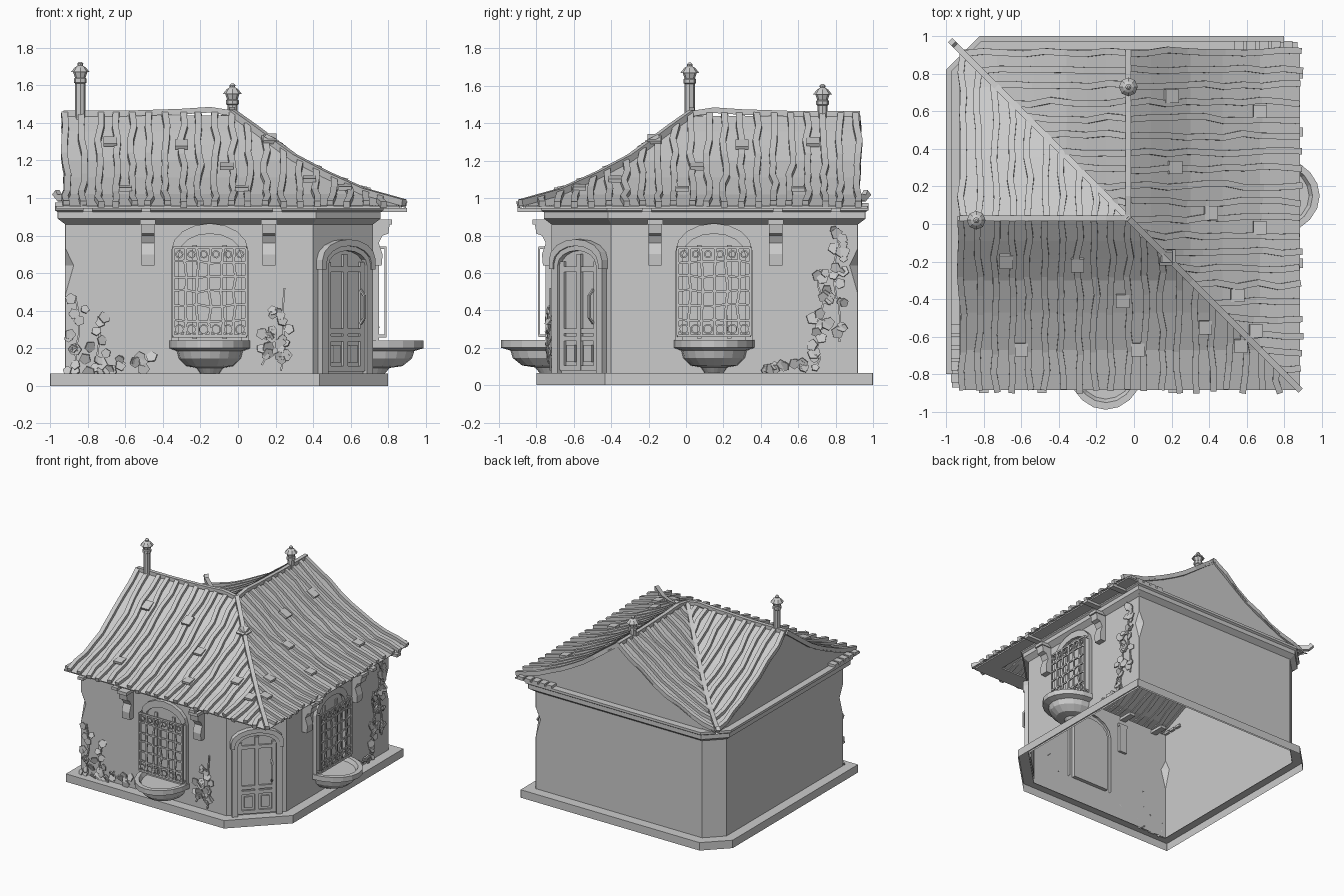
import bpy, bmesh, math, random
from mathutils import Matrix, Vector

random.seed(4)
cube = bpy.data.objects.get("Cube")
if cube:
    bpy.data.objects.remove(cube)

GREY = (0.6, 0.6, 0.6, 1)
plaster = bpy.data.materials.new("plain_grey")
plaster.use_nodes = True
plaster.diffuse_color = GREY
plaster.node_tree.nodes["Principled BSDF"].inputs["Base Color"].default_value = GREY

ONE = Matrix.Identity(4)
# The house is symmetric about its diagonal: (x, y) -> (-y, -x)
SWAP = Matrix(((0, -1, 0, 0), (-1, 0, 0, 0), (0, 0, 1, 0), (0, 0, 0, 1)))


def wall_frame(x, y, angle):
    """Local u runs along the wall, v points outward, z is up."""
    flip = Matrix.Diagonal((1, -1, 1, 1))
    return Matrix.Translation((x, y, 0)) @ Matrix.Rotation(angle, 4, 'Z') @ flip


def finish(bm, name, matrix=ONE, closed=True):
    bm.transform(matrix)
    if closed:
        bmesh.ops.recalc_face_normals(bm, faces=bm.faces[:])
    mesh = bpy.data.meshes.new(name)
    bm.to_mesh(mesh)
    bm.free()
    mesh.materials.append(plaster)
    obj = bpy.data.objects.new(name, mesh)
    bpy.context.collection.objects.link(obj)


def loft(bm, rings, caps=False, loop=True):
    rows = [[bm.verts.new(p) for p in r] for r in rings]
    n = len(rows[0])
    for r, s in zip(rows, rows[1:]):
        for i in range(n if loop else n - 1):
            j = (i + 1) % n
            bm.faces.new((r[i], r[j], s[j], s[i]))
    if caps:
        bm.faces.new(rows[0])
        bm.faces.new(rows[-1][::-1])


def prism(bm, outline, v0, v1):
    loft(bm, [[(u, v, z) for u, z in outline] for v in (v0, v1)], True)


def box(bm, u0, u1, v0, v1, z0, z1):
    prism(bm, [(u0, z0), (u1, z0), (u1, z1), (u0, z1)], v0, v1)


def sweep(bm, pts, w, h, ref=(0, 0, 1), closed=False):
    pts, ref = [Vector(p) for p in pts], Vector(ref)
    rings = []
    for i, p in enumerate(pts):
        t = pts[min(i + 1, len(pts) - 1)] - pts[max(i - 1, 0)]
        side = t.cross(ref).normalized()
        up = side.cross(t).normalized()
        rings.append([p + side * a * w / 2 + up * b * h / 2
                      for a, b in ((-1, -1), (1, -1), (1, 1), (-1, 1))])
    loft(bm, rings, True)


def arch(hw, z0, spring, top, n=8):
    arc = [(-hw * math.cos(math.pi * i / n),
            spring + (top - spring) * math.sin(math.pi * i / n)) for i in range(n + 1)]
    return [(-hw, z0)] + arc + [(hw, z0)]


def arch_ring(bm, outer, inner, v0, v1):
    loft(bm, [[(u, v, z) for u, z in line] for line, v in
              ((outer, v0), (outer, v1), (inner, v1), (inner, v0))], loop=False)


# ---- Walls, plinth and cornice share one cut-corner footprint
def ring(e, z, notch=0.002):
    k = 0.414 * e
    xy = [(-.92 - e, -.72 - e + notch), (-.92 - e + notch, -.72 - e),
          (.4 + k, -.72 - e), (.72 + e, -.4 - k),
          (.72 + e, .92 + e - notch), (.72 + e - notch, .92 + e),
          (-.79 - k, .92 + e), (-.92 - e, .79 + k)]
    return [(x, y, z) for x, y in xy]


for name, rows in (
        ("plinth", [(.08, 0), (.08, .065), (0, .065)]),
        ("walls", [(0, .05), (0, .49), (0, .64, .045), (0, .73), (0, .96)]),
        ("cornice", [(0, .86), (.04, .89), (.04, .925), (.055, .935), (.055, .955), (0, .955)])):
    bm = bmesh.new()
    loft(bm, [ring(r[0], r[1], *r[2:]) for r in rows])
    finish(bm, name, closed=False)

# ---- Roof: two crossing gabled wings, hip at the door, valley opposite
SLOPE = [(0, 1.44), (.12, 1.355), (.22, 1.28), (.33, 1.2), (.5, 1.11), (.7, 1.02), (.915, .96)]


def height(d):
    for (d0, z0), (d1, z1) in zip(SLOPE, SLOPE[1:]):
        if d <= d1:
            break
    return z0 + (z1 - z0) * (d - d0) / (d1 - d0)


def roof_point(a, d, s, lift=0.0):
    return (-.03 + a, .03 - s * d, height(d) + lift)


for mat, wing in ((ONE, "front"), (SWAP, "side")):
    for s, part in ((1, "outer"), (-1, "inner")):
        bm = bmesh.new()
        loft(bm, [[roof_point(-.9, d, s), roof_point(s * d, d, s)] for d, _ in SLOPE], loop=False)
        bmesh.ops.recalc_face_normals(bm, faces=bm.faces[:])
        if sum(f.normal.z for f in bm.faces) < 0:
            bmesh.ops.reverse_faces(bm, faces=bm.faces[:])
        if mat is SWAP:
            bmesh.ops.reverse_faces(bm, faces=bm.faces[:])
        finish(bm, wing + "_" + part + "_roof", mat, closed=False)
        # Wavy ribs down the slope
        bm = bmesh.new()
        for i in range(21):
            a = -.885 + i * .0885
            d0, d1 = (max(0, a), .92 + random.uniform(-.015, .01)) if s > 0 else (0, -a)
            if d1 - d0 < .04:
                continue
            n = max(2, int((d1 - d0) / .1))
            sweep(bm, [roof_point(a + random.uniform(-.012, .012),
                                  d0 + (d1 - d0) * j / n, s, .008)
                       for j in range(n + 1)], .034, .034)
        finish(bm, wing + "_" + part + "_ribs", mat)
    # Loose tiles
    bm = bmesh.new()
    for x, y in ((-.68, -.2), (-.06, -.41), (-.6, -.67), (.02, -.67), (.17, -.18),
                 (.38, -.55), (.57, -.65), (-.3, -.22)):
        a, d = x + .03, .03 - y
        sweep(bm, [roof_point(a, d - .035, 1, .02), roof_point(a, d + .035, 1, .035)], .07, .02)
    finish(bm, wing + "_loose_tiles", mat)
    # Gable end
    bm = bmesh.new()
    edge = [(-.915, .03 - s * d, z - .005) for s, line in ((1, SLOPE[::-1]), (-1, SLOPE[1:]))
            for d, z in line]
    bm.faces.new([bm.verts.new(p) for p in edge])
    bm.normal_update()
    if (bm.faces[:][0].normal.x > 0) == (mat is ONE):
        bmesh.ops.reverse_faces(bm, faces=bm.faces[:])
    finish(bm, wing + "_gable", mat, closed=False)
    # Ridge beam
    bm = bmesh.new()
    sweep(bm, [(-.93, .03, 1.45), (-.6, .03, 1.45), (-.3, .03, 1.46),
               (-.15, .03, 1.47), (-.02, .03, 1.45)], .03, .03)
    finish(bm, wing + "_ridge", mat)
    # Eave board, rafter ends and stacked tile ends
    bm = bmesh.new()
    box(bm, -.97, .86, -.87, -.72, .945, .957)
    for x in (-.8, -.49, .21):
        box(bm, x - .025, x + .025, -.9, -.6, .925, .948)
    for i in range(5):
        y = -.82 + i * .065
        box(bm, -.975, -.9, y - .025, y + .025, .955, .975)
    finish(bm, wing + "_eave", mat)

bm = bmesh.new()
sweep(bm, [(-.03 + d, .03 - d, z + .015) for d, z in SLOPE], .032, .035)
sweep(bm, [(-.03 - d, .03 + d, z + .015) for d, z in SLOPE[:-1]]
      + [(-.95, .95, 1.0), (-.97, .97, 1.03)], .032, .035)
finish(bm, "hip_and_valley_beams")

# ---- Chimney pipes
for name, x, y, lift in (("left_chimney", -.84, .02, 0), ("rear_chimney", -.03, .73, -.115)):
    bm = bmesh.new()
    profile = [(.027, 1.4 - lift), (.027, 1.61), (.034, 1.615), (.034, 1.635), (.028, 1.64),
               (.038, 1.67), (.05, 1.67), (.03, 1.695), (.014, 1.705), (.016, 1.715), (.006, 1.725)]
    loft(bm, [[(x + r * math.cos(i * math.pi / 4), y + r * math.sin(i * math.pi / 4), z + lift)
               for i in range(8)] for r, z in profile], True)
    finish(bm, name)

# ---- Barred window, balcony bowl and brackets on both street walls
front_window = wall_frame(-.15, -.72, 0)
for mat, side in ((front_window, "front"), (SWAP @ front_window, "side")):
    bm = bmesh.new()
    arch_ring(bm, arch(.205, .24, .72, .865), arch(.165, .24, .7, .81), -.02, .03)
    prism(bm, arch(.165, .24, .7, .81), -.03, .006)
    for u in (-.08, .08):
        box(bm, u - .012, u + .012, 0, .018, .25, .75)
    finish(bm, side + "_window", mat)

    bm = bmesh.new()
    out = (0, 1, 0)
    for z in (.265, .735):
        sweep(bm, [(-.195, 0, z), (-.195, .065, z), (.195, .065, z), (.195, 0, z)], .01, .014)
    for i in range(7):
        u = -.195 + i * .065
        wob = .008 if 0 < i < 6 else 0
        sweep(bm, [(u + random.uniform(-wob, wob), .065, .265 + j * .0783) for j in range(7)],
              .014, .01, out)
    for i in range(1, 6):
        z = .27 + i * .078
        sweep(bm, [(-.195 + j * .065, .065, z + random.uniform(-.008, .008)) for j in range(7)],
              .012, .01, out)
    for i in range(6):
        for z, r in ((.3, .024), (.7, .018)):
            c = -.1625 + i * .065
            sweep(bm, [(c + r * math.cos(t * .7), .068, z + r * math.sin(t * .7))
                       for t in range(10)], .008, .008, out)
    finish(bm, side + "_grille", mat)

    bm = bmesh.new()
    bowl = [(.05, .065), (.07, .095), (.125, .105), (.165, .145), (.175, .185), (.215, .2),
            (.215, .24), (.185, .24), (.17, .21), (.01, .21)]
    loft(bm, [[(r * math.cos(math.pi * i / 10), 1.25 * r * math.sin(math.pi * i / 10), z)
               for i in range(11)] for r, z in bowl], True)
    finish(bm, side + "_balcony_bowl", mat)

    bm = bmesh.new()
    for u in (-.33, .315):
        profile = [(-.02, .64), (.045, .64), (.05, .7), (.03, .76), (.05, .8), (.08, .81),
                   (.09, .875), (-.02, .875)]
        loft(bm, [[(u + e, v, z) for v, z in profile] for e in (-.035, .035)], True)
        box(bm, u - .042, u + .042, -.02, .1, .86, .885)
    finish(bm, side + "_brackets", mat)

# ---- Arched door on the cut corner
door = wall_frame(.56, -.56, math.pi / 4)
bm = bmesh.new()
arch_ring(bm, arch(.19, .065, .66, .765), arch(.145, .065, .64, .72), -.01, .035)
arch_ring(bm, arch(.2, .62, .67, .78), arch(.17, .62, .65, .745), 0, .045)
finish(bm, "door_frame", door)

bm = bmesh.new()
prism(bm, arch(.145, .065, .64, .72), -.01, .004)
for u in (-.128, 0, .128):
    box(bm, u - .016, u + .016, 0, .02, .08, .66 if u else .7)
for z in (.09, .25, .29, .62):
    box(bm, -.14, .14, 0, .018, z - .014, z + .014)
for u in (-.064, .064):
    box(bm, u - .03, u + .03, 0, .016, .125, .215)
sweep(bm, [(.11, .02, .33), (.11, .05, .36), (.11, .05, .48), (.11, .02, .51)], .012, .012, (1, 0, 0))
finish(bm, "door", door)


# ---- Ivy leaves; each patch is u, z of its middle, half sizes and leaf count
def ivy(name, mat, patches):
    bm = bmesh.new()
    for u, z, su, sz, count in patches:
        for _ in range(count):
            rot = Matrix.Rotation(random.uniform(-.5, .5), 4, 'X') \
                @ Matrix.Rotation(random.uniform(-.5, .5), 4, 'Z') \
                @ Matrix.Rotation(random.uniform(0, 6), 4, 'Y')
            mid = Vector((u + random.uniform(-su, su), .016, z + random.uniform(-sz, sz)))
            r = random.uniform(.022, .036)
            rim = [Vector((r * math.cos(i * 1.257), 0, r * math.sin(i * 1.257))) for i in range(5)]
            loft(bm, [[mid + rot @ (p + Vector((0, v, 0))) for p in rim] for v in (-.004, .004)], True)
        sweep(bm, [(u + random.uniform(-.02, .02), .006, z - sz + sz * j / 2)
                   for j in range(5)], .01, .01, (0, 1, 0))
    finish(bm, name, mat)


street = wall_frame(0, -.72, 0)
ivy("front_ivy", street, [(-.86, .28, .05, .2, 14), (-.75, .22, .05, .15, 10),
                          (-.62, .12, .17, .04, 13), (.14, .2, .03, .09, 7),
                          (.23, .3, .05, .22, 17)])
ivy("side_ivy", SWAP @ street, [(-.81, .65, .04, .19, 14), (-.72, .45, .05, .17, 14),
                                (-.7, .2, .03, .12, 8), (-.53, .1, .12, .025, 12),
                                (-.83, .35, .02, .12, 5)])
